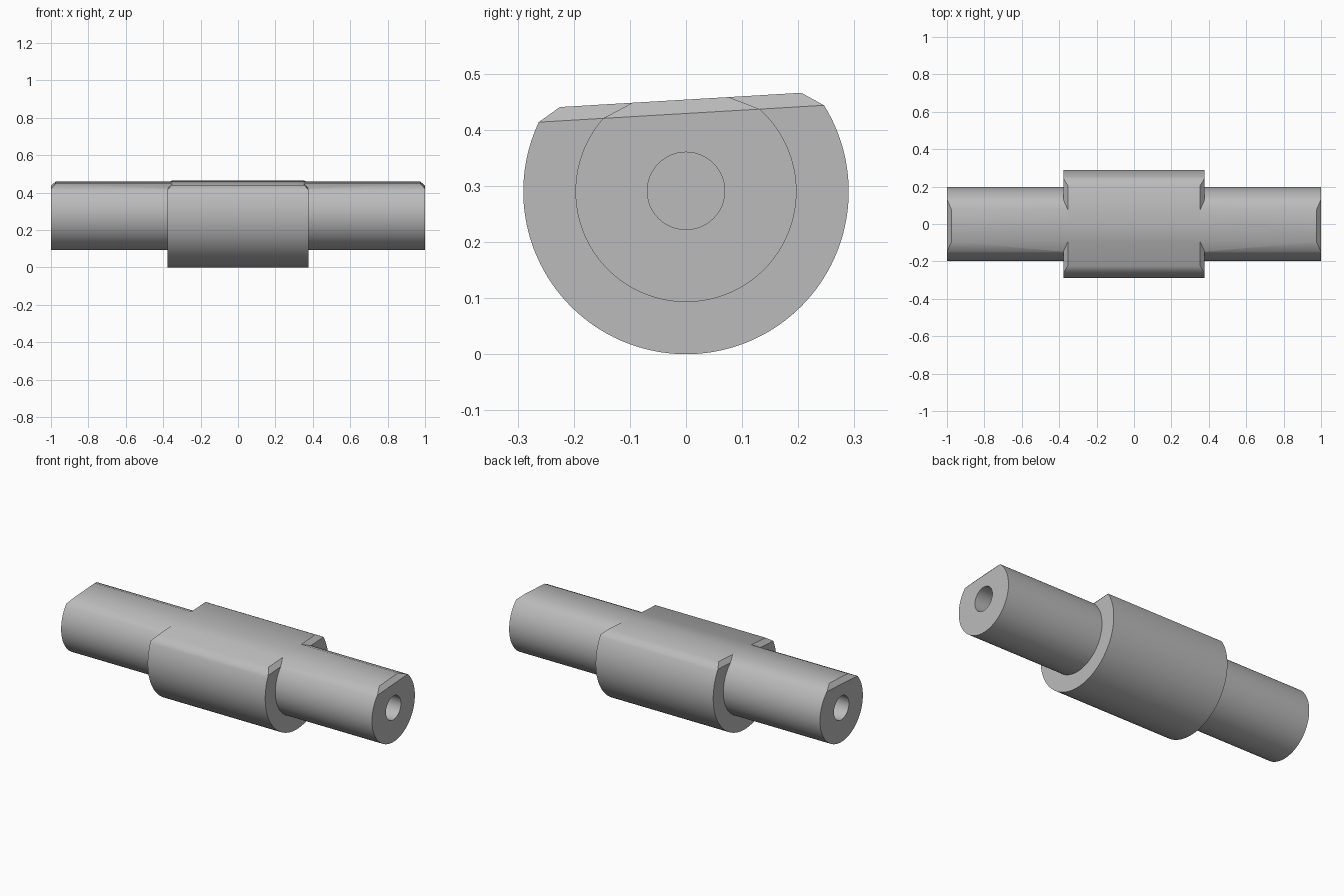
import bpy, bmesh, math

AXIS_Z = 0.29
SLOPE = 0.059          # tilt of the milled flat
FLAT_Z, LOW_Z = 0.4537, 0.429   # flat height and foot of its chamfer, at y = 0
CHAMFER = 0.024
SEGMENTS = 96

if "Cube" in bpy.data.objects:
    bpy.data.objects.remove(bpy.data.objects["Cube"])

steel = bpy.data.materials.new("grey steel")
steel.use_nodes = True
steel.diffuse_color = (0.5, 0.5, 0.5, 1)
steel.node_tree.nodes["Principled BSDF"].inputs["Base Color"].default_value = (0.5, 0.5, 0.5, 1)


def chord_angles(radius, height):
    """Angles where the tilted line z = height + SLOPE * y crosses the circle."""
    tilt = math.atan(SLOPE)
    reach = math.asin((height - AXIS_Z) * math.cos(tilt) / radius)
    return tilt + reach, tilt + math.pi - reach


def milled_cylinder(name, radius, half):
    """Cylinder along x with a tilted flat on top, chamfered all round."""
    bm = bmesh.new()
    right, left = chord_angles(radius, LOW_Z)
    sweep = 2 * math.pi - (left - right)
    rings = []
    for x in (-half, half):
        ring = []
        for i in range(SEGMENTS + 1):
            a = left + sweep * i / SEGMENTS
            ring.append(bm.verts.new((x, radius * math.cos(a), AXIS_Z + radius * math.sin(a))))
        rings.append(ring)
    a, b = rings
    for i in range(SEGMENTS):
        bm.faces.new((a[i], a[i + 1], b[i + 1], b[i]))
    bm.faces.new(a)
    bm.faces.new(b)
    # flat and its four chamfers
    f_right, f_left = chord_angles(radius, FLAT_Z)
    y_left = radius * math.cos(f_left) + CHAMFER
    y_right = radius * math.cos(f_right) - CHAMFER
    inset = half - CHAMFER
    top = [bm.verts.new((x, y, FLAT_Z + SLOPE * y)) for x, y in
           ((-inset, y_left), (inset, y_left), (inset, y_right), (-inset, y_right))]
    foot = [a[0], b[0], b[-1], a[-1]]
    bm.faces.new(top)
    for i in range(4):
        j = (i + 1) % 4
        bm.faces.new((foot[i], foot[j], top[j], top[i]))
    bmesh.ops.recalc_face_normals(bm, faces=bm.faces)
    mesh = bpy.data.meshes.new(name)
    bm.to_mesh(mesh)
    bm.free()
    obj = bpy.data.objects.new(name, mesh)
    mesh.materials.append(steel)
    bpy.context.collection.objects.link(obj)
    return obj


def combine(target, other, operation):
    mod = target.modifiers.new(operation.lower(), 'BOOLEAN')
    mod.operation, mod.object, mod.solver = operation, other, 'EXACT'
    bpy.ops.object.select_all(action='DESELECT')
    bpy.context.view_layer.objects.active = target
    target.select_set(True)
    bpy.ops.object.modifier_apply(modifier=mod.name)
    bpy.data.objects.remove(other)


# Thick collar joined to the long thin journal
shaft = milled_cylinder("stepped_shaft", 0.29, 0.378)
combine(shaft, milled_cylinder("journal", 0.197, 1.0), 'UNION')

# Blind centre hole in each end
for side in (-1, 1):
    bpy.ops.mesh.primitive_cylinder_add(vertices=48, radius=0.069, depth=0.5,
                                        location=(side, 0, AXIS_Z + 0.001),
                                        rotation=(0, math.pi / 2, 0))
    bore = bpy.context.object
    bore.data.materials.append(steel)
    bore.hide_render = True
    combine(shaft, bore, 'DIFFERENCE')

bpy.context.view_layer.objects.active = shaft
shaft.select_set(True)
bpy.ops.object.shade_smooth_by_angle(angle=math.radians(35))
